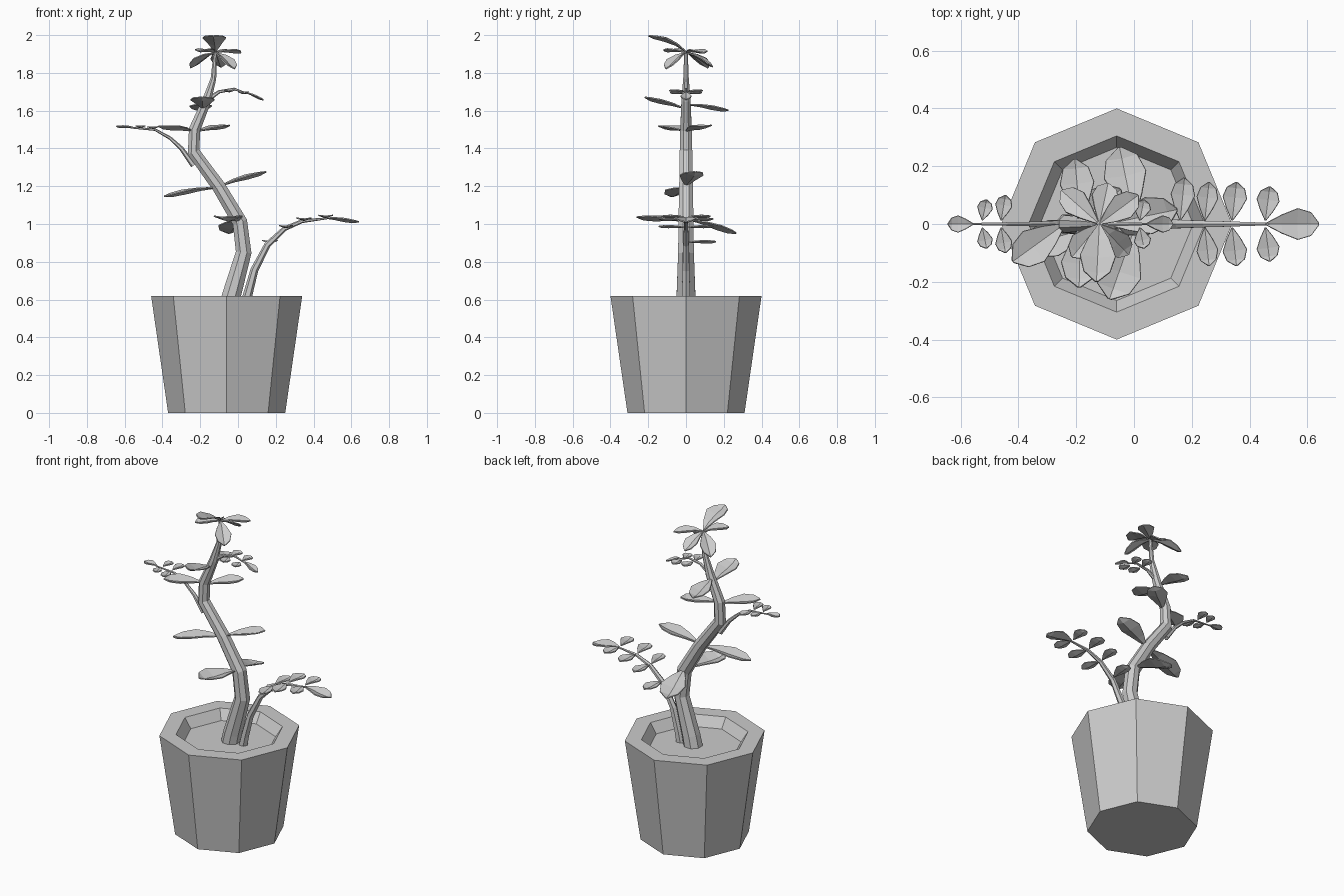
import bpy, bmesh, math
from mathutils import Vector

cube = bpy.data.objects.get("Cube")
if cube:
    bpy.data.objects.remove(cube, do_unlink=True)

grey = bpy.data.materials.new("plain_grey")
grey.use_nodes = True
GREY = (0.6, 0.6, 0.6, 1)
grey.diffuse_color = GREY
grey.node_tree.nodes["Principled BSDF"].inputs["Base Color"].default_value = GREY


def finish(name, bm, solid=True):
    if solid:
        bmesh.ops.recalc_face_normals(bm, faces=bm.faces)
    mesh = bpy.data.meshes.new(name)
    bm.to_mesh(mesh)
    bm.free()
    mesh.materials.append(grey)
    obj = bpy.data.objects.new(name, mesh)
    bpy.context.collection.objects.link(obj)
    return obj


def skin_rings(bm, rings):
    """Bridge successive vertex rings and cap both ends."""
    n = len(rings[0])
    for a, b in zip(rings, rings[1:]):
        for i in range(n):
            j = (i + 1) % n
            bm.faces.new((a[i], a[j], b[j], b[i]))
    bm.faces.new(rings[0][::-1])
    bm.faces.new(rings[-1])


def stem(name, path, sides):
    """Tapered tube through (x, z, radius) points in the y = 0 plane."""
    bm = bmesh.new()
    pts = [Vector((x, 0, z)) for x, z, r in path]
    rings = []
    for i, p in enumerate(pts):
        d = (pts[min(i + 1, len(pts) - 1)] - pts[max(i - 1, 0)]).normalized()
        u, v = Vector((0, 1, 0)), d.cross(Vector((0, 1, 0)))
        ring = []
        for k in range(sides):
            a = math.tau * (k + 0.5) / sides
            ring.append(bm.verts.new(p + path[i][2] * (u * math.cos(a) + v * math.sin(a))))
        rings.append(ring)
    skin_rings(bm, rings)
    return finish(name, bm)


def leaf(name, base, tip, width, arch=0.05):
    """Pointed leaf blade folded along its midrib."""
    bm = bmesh.new()
    base, tip = Vector(base), Vector(tip)
    along = tip - base
    side = Vector((0, 0, 1)).cross(along).normalized()
    up = along.normalized().cross(side)
    rows = []
    for t, w in ((0, 0.06), (0.3, 0.6), (0.6, 1), (0.85, 0.75), (1, 0.1)):
        mid = base + along * t + up * along.length * arch * math.sin(math.pi * t)
        edge = side * width / 2 * w
        sink = up * width * 0.16 * w
        rows.append([bm.verts.new(p) for p in (mid + edge, mid - sink, mid - edge)])
    for a, b in zip(rows, rows[1:]):
        for i in (0, 1):
            bm.faces.new((a[i], b[i], b[i + 1], a[i + 1]))
    obj = finish(name, bm, False)
    thick = obj.modifiers.new("thickness", "SOLIDIFY")
    thick.thickness = 0.006
    return obj


def leaflet_pairs(name, stations):
    """Small opposite leaves: (x, z, reach, width, sides) along a branch."""
    for i, (x, z, reach, width, signs) in enumerate(stations):
        for s in signs:
            leaf(f"{name}_{i}_{'back' if s > 0 else 'front'}",
                 (x - 0.01, s * 0.012, z), (x + 0.005, s * reach, z + 0.005), width)


# Pot with rim and recessed soil
POT_X = -0.06
bm = bmesh.new()
rings = []
for r, z in ((0.31, 0), (0.4, 0.62), (0.305, 0.62), (0.265, 0.56)):
    rings.append([bm.verts.new((POT_X + r * math.cos(math.tau * k / 8),
                                r * math.sin(math.tau * k / 8), z)) for k in range(8)])
skin_rings(bm, rings)
finish("pot", bm)

# Trunk and branches
stem("trunk", [(-0.05, 0.55, 0.056), (-0.035, 0.62, 0.054), (0.03, 0.85, 0.045),
               (0.01, 1.01, 0.043), (-0.1, 1.195, 0.039), (-0.235, 1.38, 0.036),
               (-0.23, 1.5, 0.033), (-0.165, 1.655, 0.026), (-0.13, 1.77, 0.016),
               (-0.12, 1.91, 0.01)], 8)
stem("low_branch", [(0.035, 0.55, 0.027), (0.05, 0.62, 0.025), (0.087, 0.757, 0.021),
                    (0.156, 0.89, 0.017), (0.246, 0.975, 0.013), (0.34, 1.015, 0.01),
                    (0.47, 1.03, 0.005)], 6)
stem("left_branch", [(-0.235, 1.31, 0.016), (-0.3, 1.4, 0.012), (-0.36, 1.455, 0.009),
                     (-0.44, 1.5, 0.007), (-0.57, 1.51, 0.004)], 6)
stem("upper_branch", [(-0.165, 1.655, 0.014), (-0.1, 1.7, 0.009),
                      (-0.02, 1.715, 0.007), (0.05, 1.69, 0.004)], 6)

# Branch tip leaves
leaf("low_tip_leaf", (0.455, 0, 1.03), (0.64, 0, 1.01), 0.11)
leaf("left_tip_leaf", (-0.555, 0, 1.51), (-0.645, 0, 1.515), 0.06)
leaf("upper_tip_leaf", (0.04, 0, 1.695), (0.135, 0, 1.655), 0.06)

# Leaflets along the branches
BOTH = (1, -1)
leaflet_pairs("low_leaflet", [(0.17, 0.9, 0.16, 0.085, (1,)), (0.255, 0.98, 0.145, 0.075, BOTH),
                              (0.35, 1.02, 0.145, 0.085, BOTH), (0.465, 1.035, 0.13, 0.08, BOTH)])
leaflet_pairs("left_leaflet", [(-0.515, 1.51, 0.085, 0.055, BOTH), (-0.45, 1.505, 0.1, 0.06, BOTH)])
leaflet_pairs("upper_leaflet", [(-0.045, 1.7, 0.09, 0.065, BOTH), (0.03, 1.69, 0.085, 0.06, BOTH)])

# Large leaves up the trunk: base, tip, width
trunk_leaves = [
    ((0, 0.02, 1.02), (-0.05, 0.265, 0.95), 0.15),
    ((0, -0.02, 1.015), (-0.085, -0.26, 1.035), 0.16),
    ((-0.11, 0, 1.19), (-0.39, -0.08, 1.145), 0.13),
    ((-0.09, 0, 1.2), (0.15, 0.05, 1.275), 0.13),
    ((-0.24, 0, 1.49), (-0.42, -0.13, 1.515), 0.13),
    ((-0.21, 0, 1.49), (-0.045, 0.12, 1.52), 0.12),
    ((-0.185, -0.01, 1.61), (-0.19, -0.22, 1.67), 0.13),
    ((-0.185, 0.01, 1.63), (-0.205, 0.225, 1.6), 0.12),
]
for i, (base, tip, width) in enumerate(trunk_leaves):
    leaf(f"trunk_leaf_{i}", base, tip, width)

# Crown leaves
crown_tips = [(-0.02, -0.105, 1.82), (-0.25, 0.115, 1.825),
              (0.015, 0.1, 1.905), (-0.215, -0.115, 1.915), (-0.09, 0.14, 1.83)]
for i, tip in enumerate(crown_tips):
    leaf(f"crown_leaf_{i}", (-0.12, 0, 1.905), tip, 0.095, 0.1)
leaf("top_leaf", (-0.12, 0, 1.91), (-0.13, -0.2, 1.995), 0.125, 0.12)
